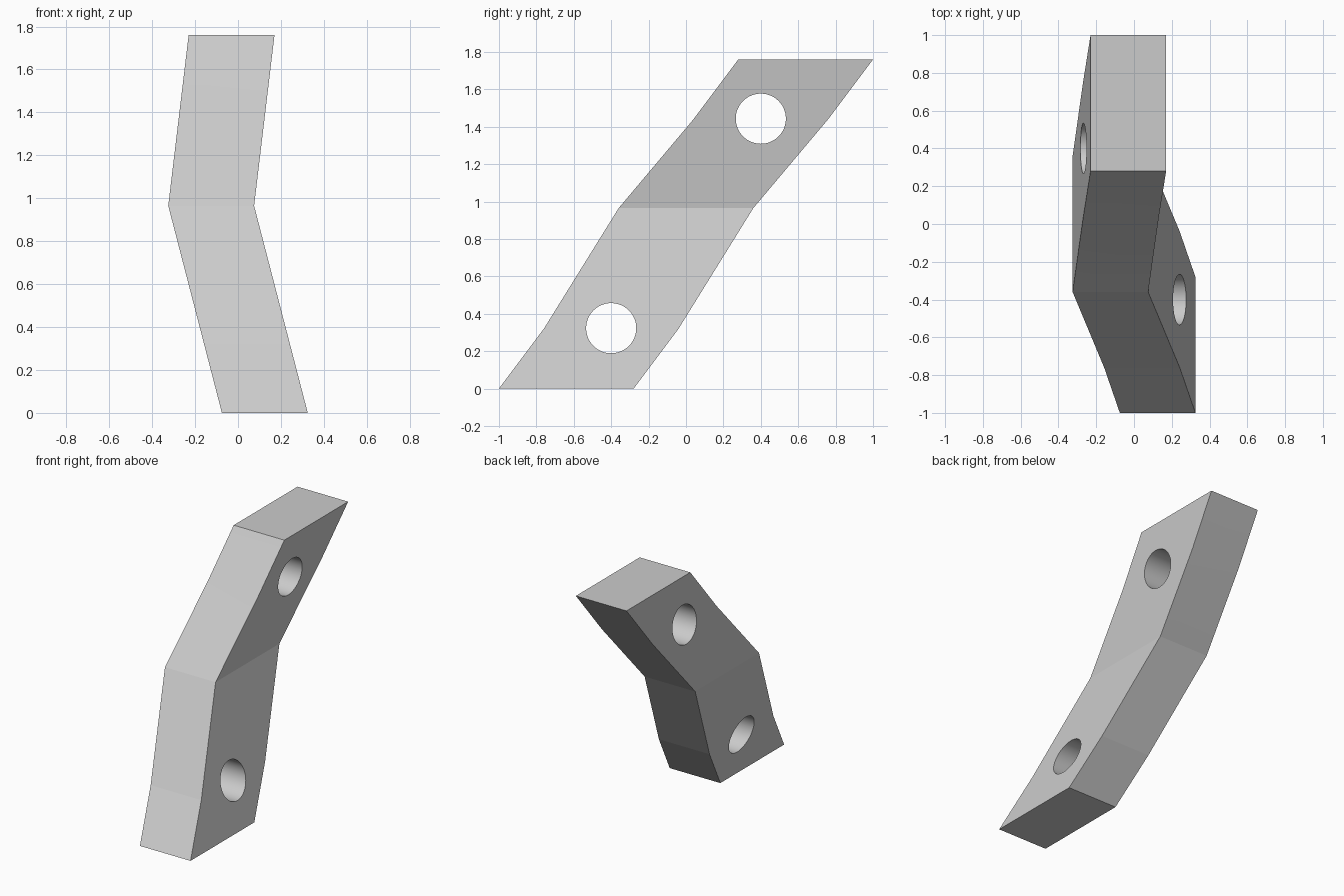
import bpy, bmesh, math

cube = bpy.data.objects.get("Cube")
if cube:
    bpy.data.objects.remove(cube, do_unlink=True)

WIDTH, DEPTH, HOLE_RADIUS = 0.4, 0.72, 0.134
BEND_Z = 0.965

grey = bpy.data.materials.new("light grey")
grey.use_nodes = True
grey.diffuse_color = (0.6, 0.6, 0.6, 1)
grey.node_tree.nodes["Principled BSDF"].inputs["Base Color"].default_value = (0.6, 0.6, 0.6, 1)


def right_edge(z):
    """x of the right side: leans right up to the bend, then back left."""
    if z < BEND_Z:
        return -0.075 - 0.25 * z / BEND_Z
    return -0.325 + 0.095 * (z - BEND_Z) / (1.76 - BEND_Z)


def add_object(name, bm):
    mesh = bpy.data.meshes.new(name)
    bmesh.ops.recalc_face_normals(bm, faces=bm.faces)
    bm.to_mesh(mesh)
    bm.free()
    ob = bpy.data.objects.new(name, mesh)
    bpy.context.collection.objects.link(ob)
    mesh.materials.append(grey)
    return ob


# Bent bar: one rectangle per level (front y, z), bridged upwards
levels = [(-1.0, 0), (-0.76, 0.32), (-0.36, BEND_Z), (0.04, 1.44), (0.28, 1.76)]
bm = bmesh.new()
rings = []
for y, z in levels:
    x = right_edge(z)
    corners = [(x, y), (x + WIDTH, y), (x + WIDTH, y + DEPTH), (x, y + DEPTH)]
    rings.append([bm.verts.new((cx, cy, z)) for cx, cy in corners])
for low, high in zip(rings, rings[1:]):
    for i in range(4):
        j = (i + 1) % 4
        bm.faces.new((low[i], low[j], high[j], high[i]))
bm.faces.new(rings[0])
bm.faces.new(rings[-1])
bar = add_object("bent_bar", bm)

# Two round holes straight through from side to side
for name, y, z in (("lower_hole", -0.4, 0.323), ("upper_hole", 0.4, 1.443)):
    bpy.ops.mesh.primitive_cylinder_add(vertices=96, radius=HOLE_RADIUS, depth=2,
                                        location=(0, y, z),
                                        rotation=(0, math.pi / 2, 0))
    cutter = bpy.context.object
    cutter.name = name + "_cutter"
    cutter.hide_render = True
    cutter.data.materials.append(grey)
    cut = bar.modifiers.new(name, 'BOOLEAN')
    cut.operation = 'DIFFERENCE'
    cut.solver = 'EXACT'
    cut.object = cutter
    bpy.ops.object.select_all(action='DESELECT')
    bar.select_set(True)
    bpy.context.view_layer.objects.active = bar
    bpy.ops.object.modifier_apply(modifier=name)
    bpy.data.objects.remove(cutter, do_unlink=True)

# Smooth hole walls, crisp bends
bpy.ops.object.shade_smooth_by_angle(angle=math.radians(4.5))
